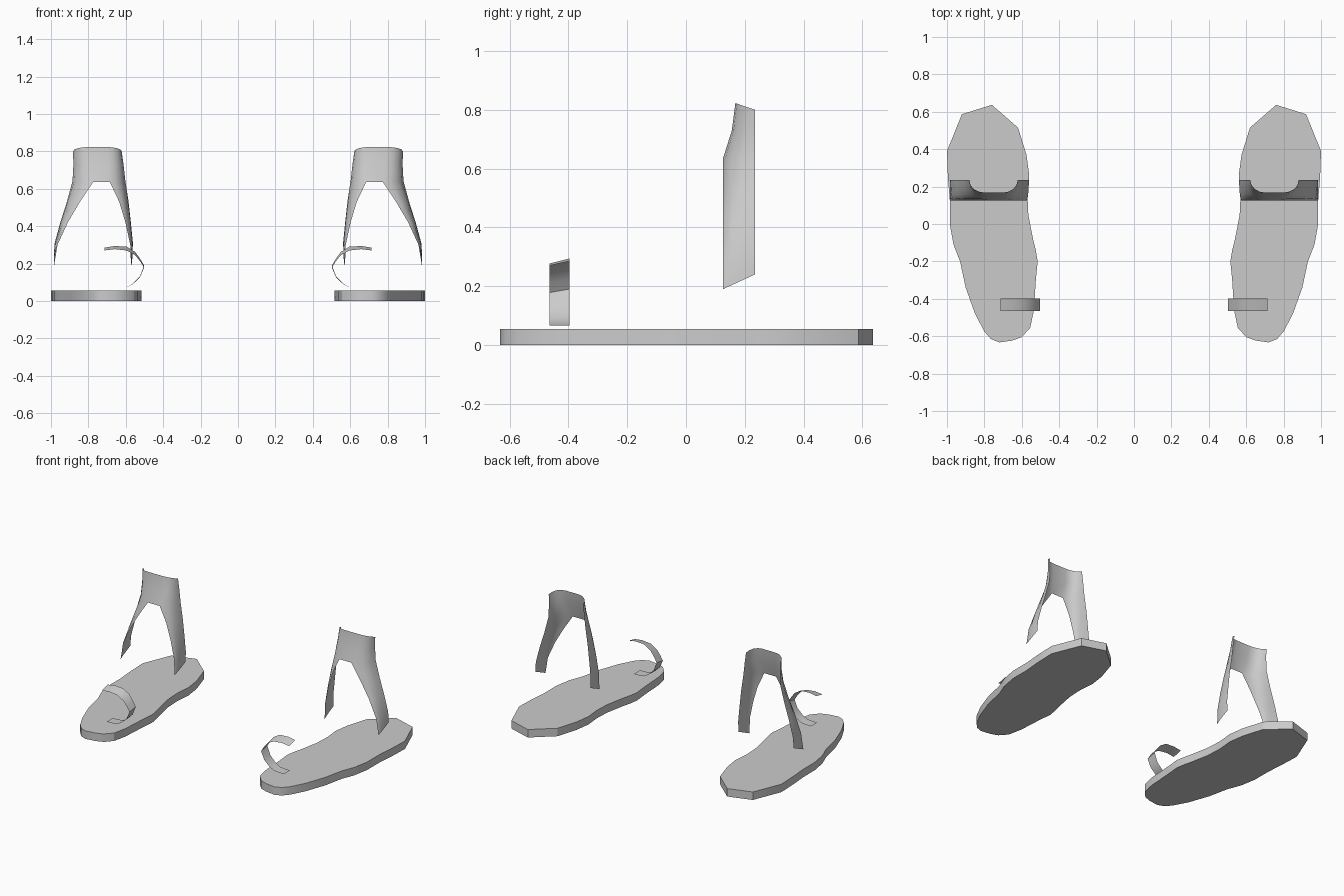
import bpy
import bmesh
import math

if "Cube" in bpy.data.objects:
    bpy.data.objects.remove(bpy.data.objects["Cube"])

grey = bpy.data.materials.new("plain grey")
grey.diffuse_color = (0.6, 0.6, 0.6, 1.0)
grey.use_nodes = True
grey.node_tree.nodes["Principled BSDF"].inputs["Base Color"].default_value = grey.diffuse_color


def finish(name, bm, angle):
    """Turn a bmesh into a smooth-shaded part mirrored to the other foot."""
    mesh = bpy.data.meshes.new(name)
    bm.to_mesh(mesh)
    bm.free()
    mesh.materials.append(grey)
    mesh.shade_smooth()
    mesh.set_sharp_from_angle(angle=math.radians(angle))
    obj = bpy.data.objects.new(name, mesh)
    bpy.context.collection.objects.link(obj)
    mirror = obj.modifiers.new("other foot", 'MIRROR')
    mirror.use_mirror_merge = False
    return obj


def bridge(bm, row_a, row_b):
    """Fill quads between two rows of vertices."""
    for i in range(len(row_a) - 1):
        bm.faces.new((row_a[i], row_b[i], row_b[i + 1], row_a[i + 1]))


# Sole: foot outline extruded upward
outline = [(0.76, 0.637), (0.62, 0.515), (0.575, 0.37), (0.56, 0.26), (0.57, 0.16),
           (0.565, 0.05), (0.54, -0.08), (0.525, -0.14), (0.515, -0.2), (0.525, -0.3),
           (0.53, -0.38), (0.535, -0.46), (0.555, -0.555), (0.60, -0.605),
           (0.65, -0.623), (0.72, -0.633), (0.765, -0.615), (0.80, -0.575), (0.85, -0.48),
           (0.90, -0.34), (0.93, -0.2), (0.965, -0.11), (0.985, 0.0),
           (0.985, 0.13), (0.995, 0.25), (1.0, 0.39), (0.92, 0.587)]
bm = bmesh.new()
base = bm.faces.new([bm.verts.new((x, y, 0)) for x, y in outline])
top = bmesh.ops.extrude_face_region(bm, geom=[base])
bmesh.ops.translate(bm, vec=(0, 0, 0.055),
                    verts=[v for v in top["geom"] if isinstance(v, bmesh.types.BMVert)])
bmesh.ops.recalc_face_normals(bm, faces=bm.faces)
finish("sole", bm, 30)

# Ankle strap: curved band over the ankle that splits into two side legs
# rows: z at back, z at front, left back x, left front x, right front x, right back x, front y
rows = [(0.80, 0.823, 0.622, 0.70, 0.80, 0.882, 0.168),
        (0.73, 0.73, 0.612, 0.69, 0.79, 0.880, 0.156),
        (0.64, 0.635, 0.602, 0.685, 0.775, 0.885, 0.126),
        (0.53, 0.53, 0.585, 0.635, 0.845, 0.915, 0.126),
        (0.42, 0.42, 0.573, 0.602, 0.91, 0.95, 0.126),
        (0.31, 0.30, 0.562, 0.576, 0.965, 0.98, 0.126),
        (0.24, 0.19, 0.565, 0.572, 0.983, 0.985, 0.126)]
BACK_Y, STEPS = 0.235, 4
bm = bmesh.new()
left_rows, right_rows = [], []
for zb, zf, lb, lf, rf, rb, fy in rows:
    halves = ([], [])
    for i in range(STEPS + 1):
        a = i / STEPS * math.pi / 2
        s, c = math.sin(a), 1 - math.cos(a)
        y, z = BACK_Y + (fy - BACK_Y) * s, zb + (zf - zb) * s
        halves[0].append(bm.verts.new((lb + (lf - lb) * c, y, z)))
        halves[1].append(bm.verts.new((rb + (rf - rb) * c, y, z)))
    left_rows.append(halves[0])
    right_rows.append(halves[1][::-1])
for k in range(len(rows) - 1):
    bridge(bm, left_rows[k], left_rows[k + 1])
    bridge(bm, right_rows[k], right_rows[k + 1])
    if k < 2:  # centre of the band, above the arch
        bridge(bm, [left_rows[k][-1], right_rows[k][0]],
               [left_rows[k + 1][-1], right_rows[k + 1][0]])
finish("ankle_strap", bm, 60)

# Toe strap: open loop curling from the sole around the inner side over the toes
# points: x, z at front edge, z at back edge
loop = [(0.715, 0.27, 0.285), (0.66, 0.277, 0.294), (0.595, 0.27, 0.29),
        (0.55, 0.245, 0.262), (0.523, 0.212, 0.225), (0.502, 0.178, 0.19),
        (0.525, 0.125, 0.13), (0.565, 0.088, 0.09), (0.60, 0.07, 0.07),
        (0.64, 0.066, 0.066), (0.675, 0.066, 0.066)]
bm = bmesh.new()
front = [bm.verts.new((x, -0.465, zf)) for x, zf, zb in loop]
back = [bm.verts.new((x, -0.397, zb)) for x, zf, zb in loop]
bridge(bm, front, back)
bmesh.ops.recalc_face_normals(bm, faces=bm.faces)
bm.normal_update()
bm.faces.ensure_lookup_table()
if bm.faces[0].normal.z < 0:
    bmesh.ops.reverse_faces(bm, faces=bm.faces)
finish("toe_strap", bm, 40)
